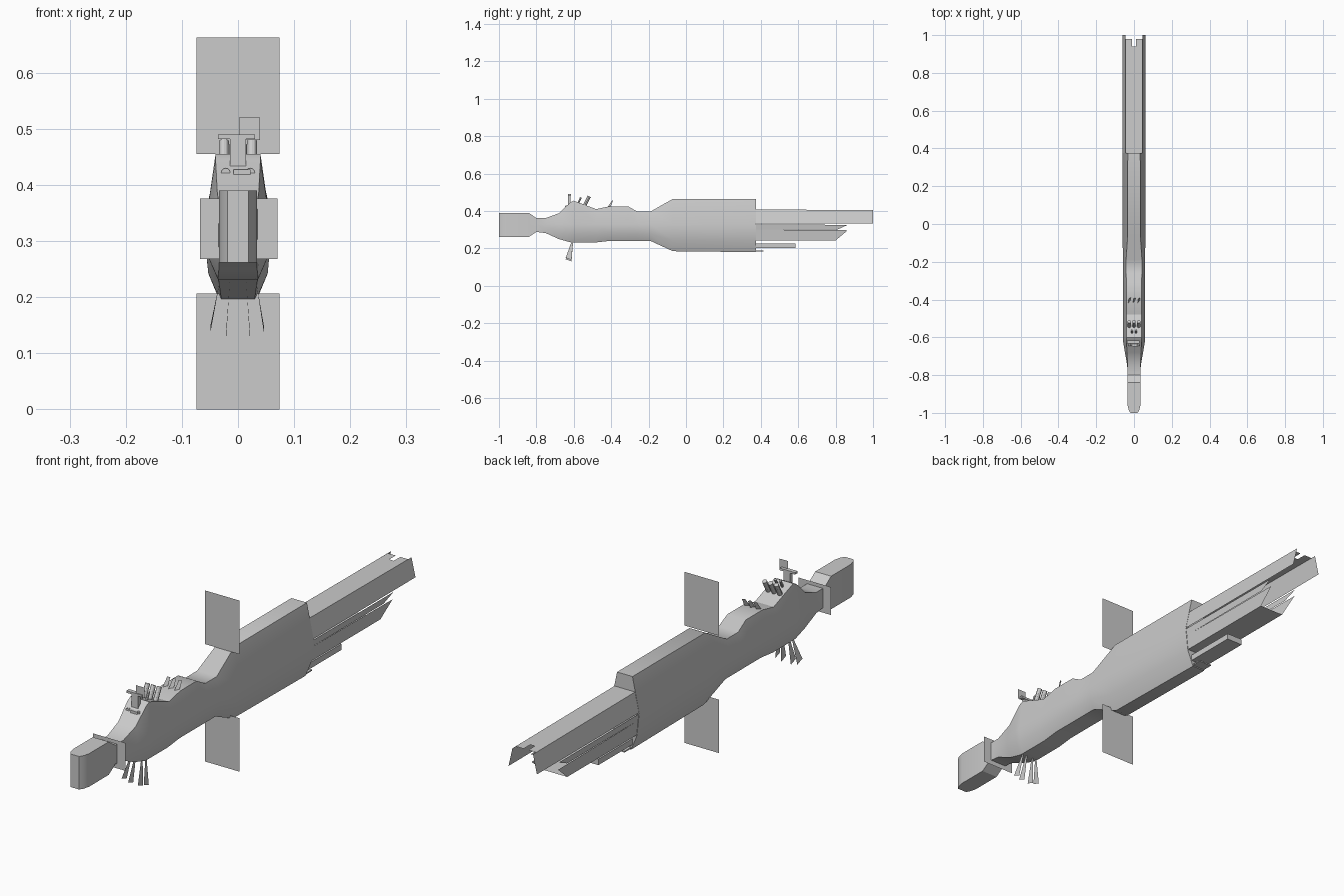
import bpy, bmesh, math
from mathutils import Vector


def make(name, verts, faces, smooth=False):
    me = bpy.data.meshes.new(name)
    me.from_pydata([tuple(v) for v in verts], [], faces)
    bm = bmesh.new()
    bm.from_mesh(me)
    bmesh.ops.recalc_face_normals(bm, faces=bm.faces)
    bm.to_mesh(me)
    bm.free()
    ob = bpy.data.objects.new(name, me)
    bpy.context.collection.objects.link(ob)
    if smooth:
        bpy.ops.object.select_all(action='DESELECT')
        ob.select_set(True)
        bpy.context.view_layer.objects.active = ob
        bpy.ops.object.shade_smooth_by_angle(angle=math.radians(30))
    return ob


def box(name, x0, x1, y0, y1, z0, z1):
    v = [(x, y, z) for x in (x0, x1) for y in (y0, y1) for z in (z0, z1)]
    f = [(0, 1, 3, 2), (4, 6, 7, 5), (0, 4, 5, 1), (2, 3, 7, 6), (0, 2, 6, 4), (1, 5, 7, 3)]
    return make(name, v, f)


def plate(name, x0, x1, y, z0, z1):
    return make(name, [(x0, y, z0), (x1, y, z0), (x1, y, z1), (x0, y, z1)], [(0, 1, 2, 3)])


def tube(name, a, b, r, n=12):
    a, b = Vector(a), Vector(b)
    q = (b - a).to_track_quat('Z', 'Y')
    ring = [q @ Vector((r * math.cos(t), r * math.sin(t), 0))
            for t in (2 * math.pi * i / n for i in range(n))]
    v = [a + p for p in ring] + [b + p for p in ring]
    f = [(i, (i + 1) % n, n + (i + 1) % n, n + i) for i in range(n)]
    f += [tuple(range(n)), tuple(range(n, 2 * n))]
    return make(name, v, f, True)


# Hull lofted through eight-sided sections:
# y, top z, bottom z, half widths at top, middle, lower shoulder, bottom
sections = [
    (-1.00, .390, .262, .019, .019, .019, .019),
    (-0.985, .390, .262, .028, .028, .028, .028),
    (-0.96, .390, .262, .034, .034, .034, .034),
    (-0.84, .390, .262, .034, .034, .034, .034),
    (-0.80, .362, .288, .034, .034, .034, .034),
    (-0.75, .362, .282, .034, .036, .036, .034),
    (-0.68, .388, .250, .037, .048, .045, .034),
    (-0.62, .445, .233, .040, .058, .053, .036),
    (-0.60, .455, .232, .040, .058, .053, .036),
    (-0.48, .410, .232, .040, .058, .053, .036),
    (-0.41, .425, .240, .040, .058, .053, .036),
    (-0.31, .425, .240, .040, .058, .053, .036),
    (-0.26, .397, .240, .042, .058, .053, .036),
    (-0.19, .397, .240, .042, .058, .053, .036),
    (-0.07, .465, .185, .034, .061, .053, .028),
    (0.375, .465, .180, .033, .062, .052, .027),
]
verts, faces = [], []
for y, zt, zb, wt, wm, wl, wb in sections:
    half = [(wt, zt), (wm, .33), (wl, zb + .4 * (.33 - zb)), (wb, zb)]
    verts += [(x, y, z) for x, z in half] + [(-x, y, z) for x, z in reversed(half)]
n = len(sections)
for s in range(n - 1):
    for i in range(8):
        j = (i + 1) % 8
        faces.append((s * 8 + i, s * 8 + j, s * 8 + 8 + j, s * 8 + 8 + i))
faces += [tuple(range(8)), tuple(range(n * 8 - 8, n * 8))]
make("hull", verts, faces, True)

# Open tail shells: slanted side panels
Y = .37
for s, side in ((1, "right"), (-1, "left")):
    for name, quad in (
        ("tail_upper_panel", [(.044, Y, .408), (.044, 1, .405), (.061, 1, .332), (.061, Y, .332)]),
        ("tail_middle_panel", [(.061, Y, .328), (.0605, .865, .326), (.057, .81, .301), (.057, Y, .301)]),
        ("tail_lower_panel", [(.057, Y, .301), (.057, .865, .297), (.051, .80, .243), (.051, Y, .243)]),
    ):
        make(f"{name}_{side}", [(s * x, y, z) for x, y, z in quad], [(0, 1, 2, 3)])

# Tail roof with a notch in its rear edge, and tail floor
outline = [(-.044, Y), (.044, Y), (.044, .98), (.01, .98), (.01, .94),
           (-.01, .94), (-.01, .98), (-.044, .98)]
make("tail_roof", [(x, y, .408 - .005 * (y - Y)) for x, y in outline], [tuple(range(8))])
make("tail_floor", [(-.051, Y, .243), (.051, Y, .243), (.051, .80, .243), (-.051, .80, .243)],
     [(0, 1, 2, 3)])

# Keel bars below the tail
box("keel_bar", -.034, .034, Y, .585, .202, .225)
box("keel_lip", -.027, .027, Y, .415, .184, .189)

# Flat cross panels
plate("upper_panel", -.074, .074, -.095, .455, .663)
plate("lower_panel", -.074, .074, -.095, 0, .207)
plate("neck_panel", -.068, .070, -.79, .268, .376)

# Rows of tilted tubes and vanes along the back
for i, x in enumerate((-.025, 0, .025)):
    tube(f"launch_tube_{i}", (x, -.545, .425), (x, -.517, .478), .009)
    make(f"rear_vane_{i}", [(x - .006, -.42, .42), (x + .006, -.405, .42),
                            (x + .008, -.39, .455), (x - .002, -.395, .457)], [(0, 1, 2, 3)])
for s, side in ((1, "right"), (-1, "left")):
    tube(f"short_tube_{side}", (s * .011, -.58, .435), (s * .011, -.562, .472), .005, 8)
    tube(f"sensor_{side}", (s * .022, -.645, .422), (s * .022, -.61, .422), .008)

# Mast with crossbar and flag panel
box("mast", -.014, .014, -.632, -.618, .428, .486)
box("mast_crossbar", -.036, .030, -.632, -.616, .482, .490)
box("mast_foot", -.008, .022, -.648, -.63, .410, .428)
plate("mast_flag", .002, .039, -.628, .480, .520)

# Fan of belly fins
for i, (xt, xb) in enumerate(((-.031, -.049), (-.014, -.021), (.014, .021), (.031, .046))):
    zb = .138 if i in (0, 3) else .130
    make(f"belly_fin_{i}", [(xt, -.612, .236), (xt, -.604, .236), (xb, -.612, zb),
                            (xb, -.643, zb + .012)], [(0, 1, 2, 3)])
